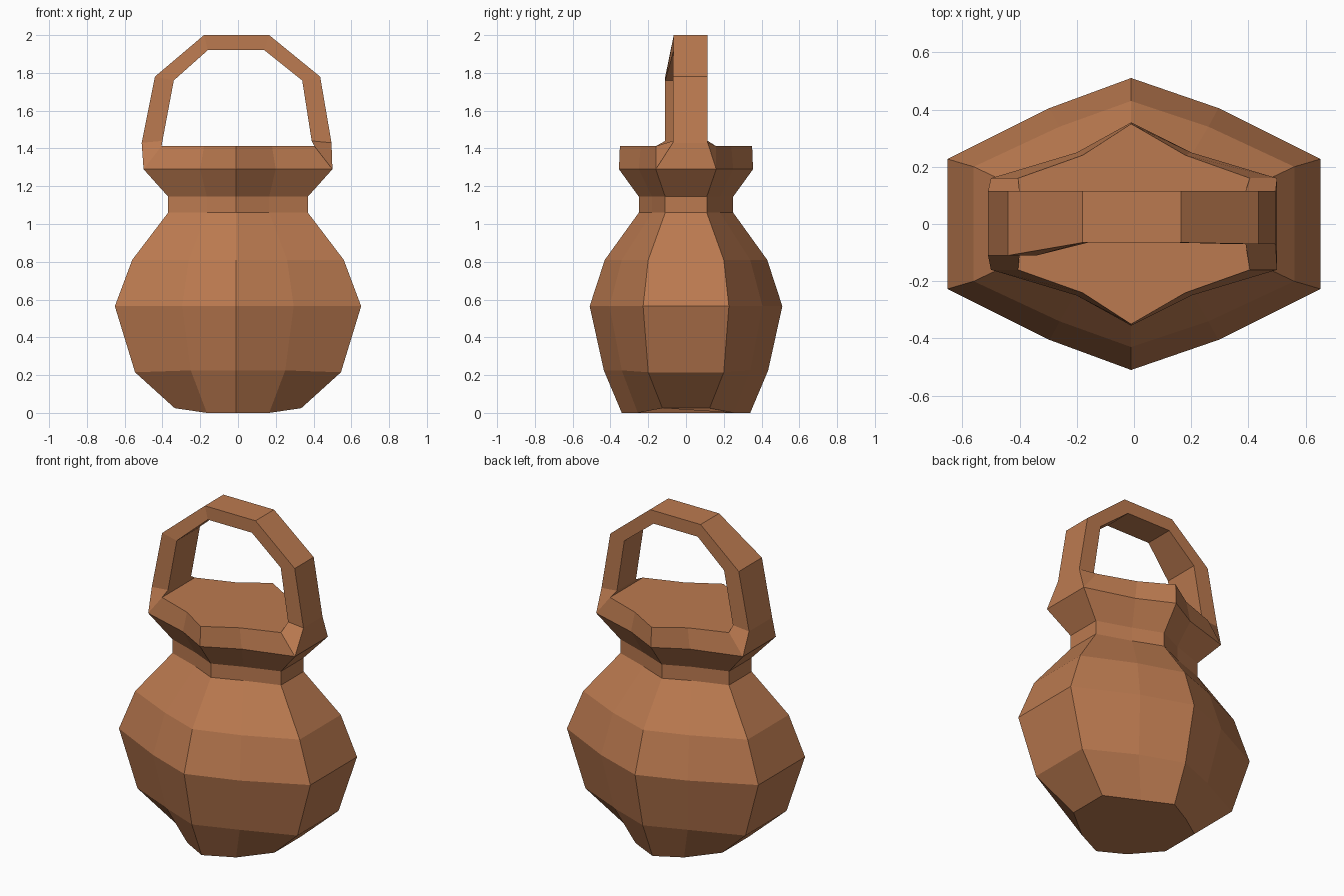
import bpy
import bmesh

cube = bpy.data.objects.get("Cube")
if cube:
    bpy.data.objects.remove(cube, do_unlink=True)

clay = bpy.data.materials.new("brown clay")
clay.use_nodes = True
colour = (0.50, 0.195, 0.08, 1)
clay.diffuse_color = colour
clay.node_tree.nodes["Principled BSDF"].inputs["Base Color"].default_value = colour


def loft(name, sections, capped):
    """Bridge closed sections of equal length, optionally capping both ends."""
    bm = bmesh.new()
    rings = [[bm.verts.new(p) for p in s] for s in sections]
    for a, b in zip(rings, rings[1:]):
        n = len(a)
        for i in range(n):
            j = (i + 1) % n
            bm.faces.new((a[i], a[j], b[j], b[i]))
    if capped:
        bm.faces.new(rings[0][::-1])
        bm.faces.new(rings[-1])
    bmesh.ops.recalc_face_normals(bm, faces=bm.faces)
    mesh = bpy.data.meshes.new(name)
    bm.to_mesh(mesh)
    bm.free()
    mesh.materials.append(clay)
    obj = bpy.data.objects.new(name, mesh)
    bpy.context.collection.objects.link(obj)
    return obj


def ring(z, side, flat, mid_x, mid_y, apex, lift=0):
    """Stretched hexagon with an extra bend in each slanted side."""
    c = -0.01
    return [(c, -apex, z), (mid_x, -mid_y, z), (side, -flat, z + lift),
            (side, flat, z + lift), (mid_x, mid_y, z), (c, apex, z),
            (-mid_x, mid_y, z), (-side, flat, z + lift),
            (-side, -flat, z + lift), (-mid_x, -mid_y, z)]


# Pot body, neck, flared rim and flat lid
profile = [
    (0.00, 0.335, 0.125, 0.165, 0.255, 0.34, 0.025),
    (0.225, 0.545, 0.20, 0.25, 0.34, 0.435, -0.01),
    (0.565, 0.652, 0.227, 0.295, 0.405, 0.51),
    (0.81, 0.56, 0.20, 0.26, 0.34, 0.43),
    (1.06, 0.37, 0.11, 0.165, 0.18, 0.25),
    (1.145, 0.37, 0.11, 0.165, 0.18, 0.25),
    (1.29, 0.50, 0.16, 0.20, 0.25, 0.355),
    (1.412, 0.405, 0.16, 0.18, 0.24, 0.35),
]
loft("pot_body", [ring(*p) for p in profile], True)

# Bail handle growing out of the two rim ends
# outer x, outer z, inner x, inner z, front y
path = [
    (-0.51, 1.43, -0.40, 1.44, -0.11),
    (-0.44, 1.78, -0.34, 1.76, -0.11),
    (-0.18, 2.00, -0.16, 1.92, -0.065),
    (0.165, 2.00, 0.14, 1.92, -0.065),
    (0.435, 1.78, 0.34, 1.76, -0.07),
    (0.495, 1.43, 0.39, 1.44, -0.07),
]


def section(ox, oz, ix, iz, front, back=0.115):
    return [(ox, front, oz), (ox, back, oz), (ix, back, iz), (ix, front, iz)]


def root(s):
    return section(s * 0.50, 1.29, s * 0.405, 1.412, -0.16, 0.16)


loft("handle", [root(-1)] + [section(*p) for p in path] + [root(1)], False)
